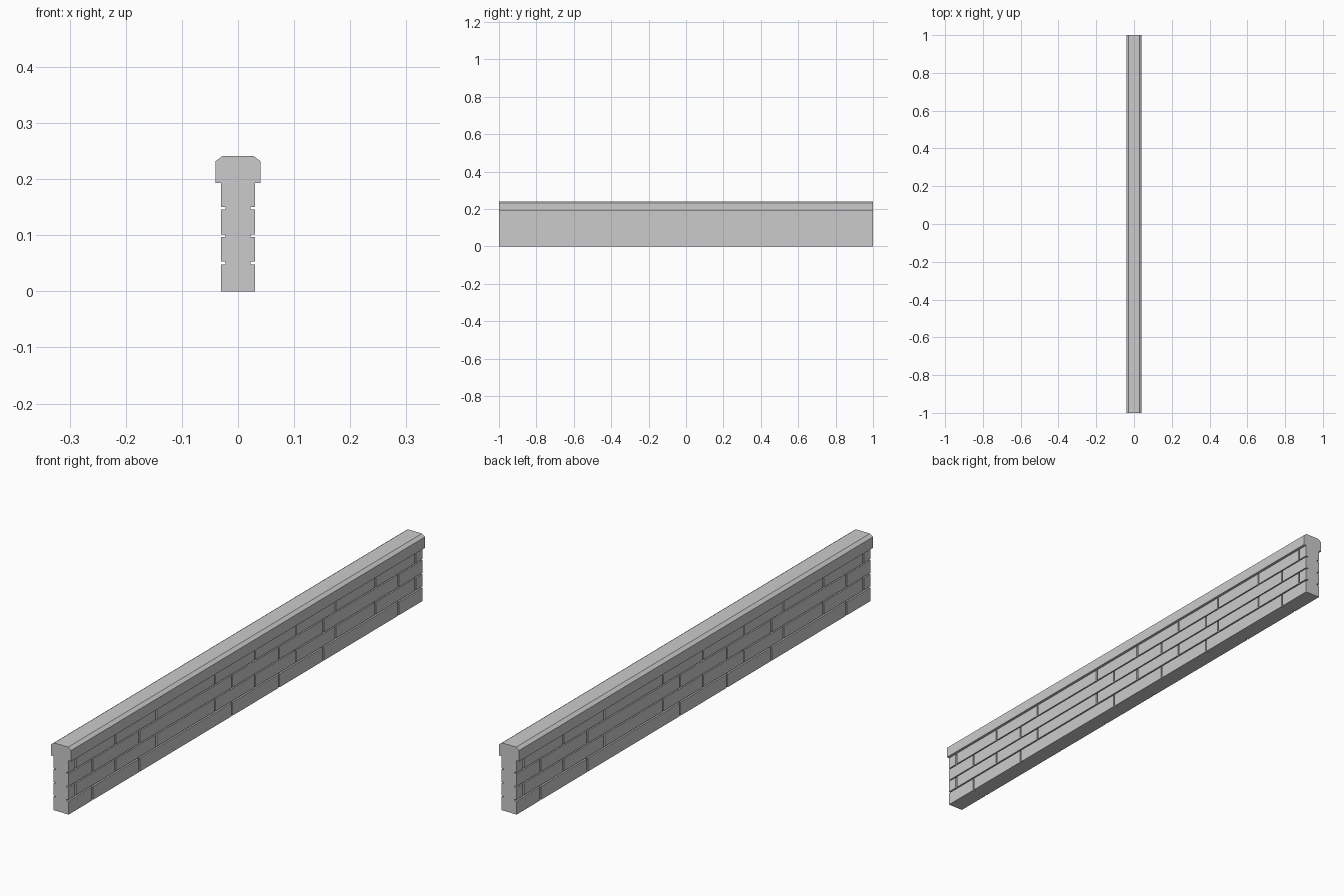
import bpy, bmesh
from mathutils import Matrix, Vector

if "Cube" in bpy.data.objects:
    bpy.data.objects.remove(bpy.data.objects["Cube"])

CORE, FACE = 0.022, 0.03      # half widths of the mortar core and brick faces
GAP = 0.006                   # mortar joint width


def finish(bm, name):
    bmesh.ops.recalc_face_normals(bm, faces=bm.faces)
    me = bpy.data.meshes.new(name)
    bm.to_mesh(me)
    bm.free()
    ob = bpy.data.objects.new(name, me)
    bpy.context.collection.objects.link(ob)
    return ob


def add_box(bm, x0, x1, y0, y1, z0, z1):
    centre = Vector(((x0 + x1) / 2, (y0 + y1) / 2, (z0 + z1) / 2))
    size = Vector((abs(x1 - x0), y1 - y0, z1 - z0))
    bmesh.ops.create_cube(bm, size=1, matrix=Matrix.Translation(centre) @ Matrix.Diagonal(size).to_4x4())


# Mortar core
bm = bmesh.new()
add_box(bm, -CORE, CORE, -1, 1, 0, 0.193)
finish(bm, "mortar_core")

# Brick courses: alternating joint positions, seen from each side
courses = [(0, 0.048), (0.053, 0.097), (0.101, 0.146), (0.15, 0.193)]
joints_odd = [-0.864, -0.6, -0.076, 0.19, 0.44, 0.864]
joints_even = [-0.96, -0.734, -0.505, -0.173, 0.054, 0.284, 0.507, 0.734, 0.96]
for side, name in ((1, "bricks_right"), (-1, "bricks_left")):
    bm = bmesh.new()
    for i, (z0, z1) in enumerate(courses):
        joints = sorted(side * j for j in (joints_even if i % 2 else joints_odd))
        starts = [-1] + [j + GAP / 2 for j in joints]
        ends = [j - GAP / 2 for j in joints] + [1]
        for y0, y1 in zip(starts, ends):
            add_box(bm, side * CORE, side * FACE, y0, y1, z0, z1)
    finish(bm, name)

# Coping with chamfered top edges
profile = [(-0.04, 0.193), (0.04, 0.193), (0.04, 0.232), (0.028, 0.241), (-0.028, 0.241), (-0.04, 0.232)]
bm = bmesh.new()
face = bm.faces.new([bm.verts.new((x, -1, z)) for x, z in profile])
ext = bmesh.ops.extrude_face_region(bm, geom=[face])
bmesh.ops.translate(bm, verts=[v for v in ext["geom"] if isinstance(v, bmesh.types.BMVert)], vec=(0, 2, 0))
finish(bm, "coping")
